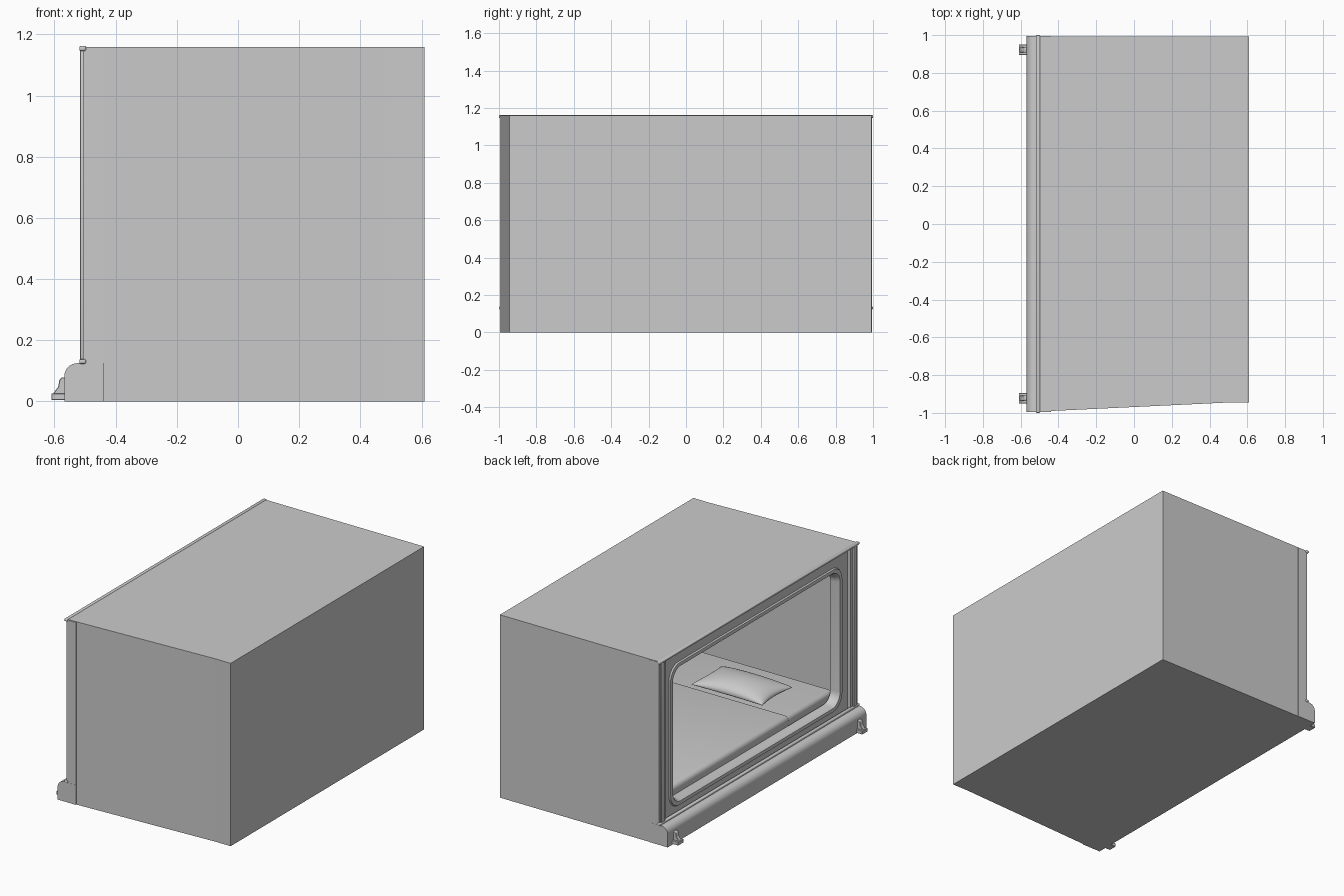
import bpy, bmesh, math
from mathutils import Vector

if "Cube" in bpy.data.objects:
    bpy.data.objects.remove(bpy.data.objects["Cube"])


def make(name, verts, faces, bevel=0.0, segs=3, smooth=True):
    me = bpy.data.meshes.new(name)
    bm = bmesh.new()
    vs = [bm.verts.new(v) for v in verts]
    for f in faces:
        bm.faces.new([vs[i] for i in f])
    bmesh.ops.remove_doubles(bm, verts=bm.verts, dist=1e-5)
    bmesh.ops.recalc_face_normals(bm, faces=bm.faces)
    if bevel:
        bmesh.ops.bevel(bm, geom=bm.edges[:], offset=bevel, segments=segs,
                        profile=0.5, affect='EDGES', clamp_overlap=True)
    bm.to_mesh(me)
    bm.free()
    ob = bpy.data.objects.new(name, me)
    bpy.context.collection.objects.link(ob)
    if smooth:
        bpy.ops.object.select_all(action='DESELECT')
        ob.select_set(True)
        bpy.context.view_layer.objects.active = ob
        bpy.ops.object.shade_smooth_by_angle(angle=math.radians(35))
    return ob


def prism(name, a, b, **kw):
    """Solid between two matching point rings."""
    n = len(a)
    faces = [[i, (i + 1) % n, n + (i + 1) % n, n + i] for i in range(n)]
    return make(name, a + b, faces + [list(range(n)), list(range(n, 2 * n))], **kw)


def along_y(name, prof, y0, y1, **kw):
    return prism(name, [(x, y0, z) for x, z in prof], [(x, y1, z) for x, z in prof], **kw)


def along_z(name, prof, z0, z1, **kw):
    return prism(name, [(x, y, z0) for x, y in prof], [(x, y, z1) for x, y in prof], **kw)


def box(name, x0, x1, y0, y1, z0, z1, **kw):
    return along_z(name, [(x0, y0), (x1, y0), (x1, y1), (x0, y1)], z0, z1, **kw)


def round_rect(x, hw, z0, z1, r, n=8):
    pts = []
    for k, (sy, z) in enumerate([(1, z1), (-1, z1), (-1, z0), (1, z0)]):
        cz = z - r if z == z1 else z + r
        for i in range(n + 1):
            t = math.pi / 2 * (k + i / n)
            pts.append((x, sy * (hw - r) + r * math.cos(t), cz + r * math.sin(t)))
    return pts


# outer shell: U-shaped wall plan with one slanted side, roof and floor
plan = [(-0.505, 0.993), (0.61, 0.993), (0.61, -0.945), (0.5, -0.945), (-0.505, -0.993)]
inner = [(-0.505, -0.981), (0.5, -0.933), (0.598, -0.933), (0.598, 0.981), (-0.505, 0.981)]
along_z("shell_walls", plan + inner, 0, 1.158, smooth=False)
along_z("roof", plan, 1.146, 1.159, smooth=False)
along_z("floor", plan, 0, 0.012, smooth=False)
box("bed_platform", -0.44, 0.598, -0.932, 0.98, 0.012, 0.19, smooth=False)

# base skirt with rounded upper edge
arc = [(-0.525 - 0.043 * math.cos(t), 0.082 + 0.043 * math.sin(t))
       for t in [i * math.pi / 16 for i in range(9)]]
along_y("base_skirt", [(-0.568, 0)] + arc + [(-0.44, 0.125), (-0.44, 0)], -0.995, 0.995)

# window frame: lofted rounded rectangles around the opening
loops = [round_rect(*p) for p in [
    (-0.435, 0.975, 0.12, 1.15, 0.001), (-0.485, 0.975, 0.12, 1.15, 0.001),
    (-0.485, 0.865, 0.16, 1.07, 0.095), (-0.494, 0.860, 0.165, 1.065, 0.09),
    (-0.497, 0.850, 0.175, 1.055, 0.085), (-0.494, 0.838, 0.187, 1.043, 0.08),
    (-0.475, 0.826, 0.199, 1.031, 0.07), (-0.435, 0.824, 0.201, 1.029, 0.07)]]
n = len(loops[0])
m = len(loops)
make("window_frame", [p for l in loops for p in l],
     [[j * n + i, j * n + (i + 1) % n, (j + 1) % m * n + (i + 1) % n, (j + 1) % m * n + i]
      for j in range(m) for i in range(n)])

# corner posts, top and bottom trim rails, clamp feet
for s, side in ((-1, "head"), (1, "foot")):
    a, b = sorted((s * 0.925, s * 0.994))
    box("post_" + side, -0.507, -0.44, a, b, 0.125, 1.155, smooth=False)
    a, b = sorted((s * 0.945, s * 0.98))
    box("post_strip_" + side, -0.516, -0.50, a, b, 0.125, 1.155, bevel=0.003, segs=2)
    c = s * 0.922
    along_y("bracket_base_" + side, [(-0.61, 0.004), (-0.61, 0.026), (-0.56, 0.026), (-0.56, 0.004)],
            c - 0.027, c + 0.027, bevel=0.002, segs=1)
    along_y("bracket_rib_" + side,
            [(-0.606, 0.024), (-0.588, 0.048), (-0.584, 0.07), (-0.577, 0.078),
             (-0.56, 0.079), (-0.56, 0.024)], c - 0.014, c + 0.014, bevel=0.002, segs=1)
for name, z0, z1 in (("top_trim", 1.146, 1.162), ("bottom_trim", 0.123, 0.138)):
    box(name, -0.519, -0.497, -1, 1, z0, z1, bevel=0.005)

# mattress and blanket
box("mattress", -0.425, 0.59, -0.875, 0.93, 0.17, 0.25, bevel=0.028, segs=4)
box("blanket", -0.432, 0.595, -0.43, 0.937, 0.165, 0.257, bevel=0.028, segs=4)

# pillow: puffed grid with pinched corners
N = 24
pv, pf = [], []
for sgn, h in ((1, 0.062), (-1, 0.03)):
    off = len(pv)
    for i in range(N + 1):
        for j in range(N + 1):
            u = math.sin((i / N - 0.5) * math.pi)
            v = math.sin((j / N - 0.5) * math.pi)
            x = 0.25 * u * (1 - 0.08 * (1 - v * v))
            y = 0.15 * v * (1 - 0.10 * (1 - u * u))
            puff = ((1 - u * u) * (1 - v * v)) ** 0.45
            pv.append((x, y - 0.56, 0.278 + sgn * h * puff))
    for i in range(N):
        for j in range(N):
            k = off + i * (N + 1) + j
            pf.append([k, k + 1, k + N + 2, k + N + 1])
make("pillow", pv, pf)
